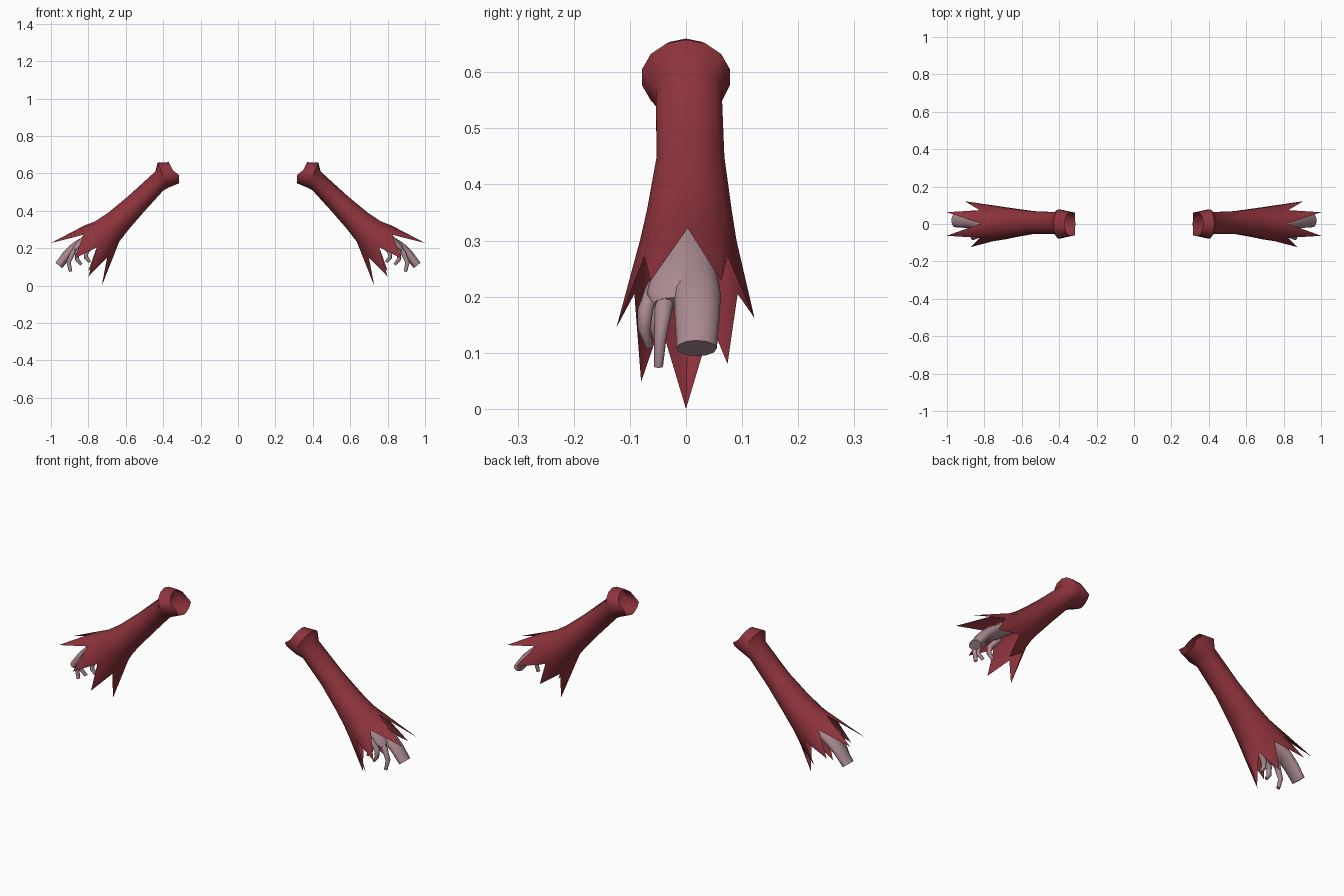
import bpy, bmesh, math
from mathutils import Vector

if "Cube" in bpy.data.objects:
    bpy.data.objects.remove(bpy.data.objects["Cube"])


def material(name, rgb):
    m = bpy.data.materials.new(name)
    m.diffuse_color = (*rgb, 1)
    m.use_nodes = True
    m.node_tree.nodes["Principled BSDF"].inputs["Base Color"].default_value = m.diffuse_color
    return m


RED = material("dark red cloth", (0.27, 0.033, 0.045))
SKIN = material("pale grey pink skin", (0.40, 0.255, 0.28))


def loft(bm, rings, cap=False):
    """Skin a list of closed vertex rings."""
    loops = [[bm.verts.new(p) for p in ring] for ring in rings]
    n = len(loops[0])
    for a, b in zip(loops, loops[1:]):
        for i in range(n):
            j = (i + 1) % n
            bm.faces.new((a[i], a[j], b[j], b[i]))
    if cap:
        bm.faces.new(loops[0])
        bm.faces.new(loops[-1])


def finish(name, bm, mat, angle):
    """Make the object and mirror it to the other arm."""
    bmesh.ops.recalc_face_normals(bm, faces=bm.faces)
    me = bpy.data.meshes.new(name)
    bm.to_mesh(me)
    bm.free()
    ob = bpy.data.objects.new(name, me)
    bpy.context.collection.objects.link(ob)
    me.materials.append(mat)
    mod = ob.modifiers.new("other_arm", 'MIRROR')
    mod.use_axis[0] = True
    mod.use_mirror_merge = False
    bpy.ops.object.select_all(action='DESELECT')
    ob.select_set(True)
    bpy.context.view_layer.objects.active = ob
    bpy.ops.object.shade_smooth_by_angle(angle=math.radians(angle))


# Sleeve: stations given by top (x, z), bottom (x, z), half width and y centre
N = 14
stations = [
    ((.370, .660), (.313, .548), .062, .0),
    ((.430, .658), (.372, .524), .080, .0),
    ((.442, .610), (.400, .508), .060, .005),
    ((.585, .480), (.498, .400), .062, .008),
    ((.690, .393), (.585, .300), .077, .006),
    ((.765, .343), (.635, .235), .088, .004),
]
rings = []
for top, bot, half, yc in stations:
    ring = []
    for k in range(N):
        t = 2 * math.pi * k / N
        f = (1 + math.cos(t)) / 2
        ring.append((bot[0] + (top[0] - bot[0]) * f, yc - half * math.sin(t),
                     bot[1] + (top[1] - bot[1]) * f))
    rings.append(ring)

# Inner edge of the cuff opening bulges toward the body
for k in (4, 5, 9, 10):
    x, y, z = rings[0][k]
    rings[0][k] = (.316, y, z)

# Ragged hem: valleys and tips alternate from the top round to the bottom
hem = [(.820, .003, .322), (1.00, -.063, .228), (.825, -.074, .272),
       (.875, -.124, .145), (.755, -.092, .205), (.800, -.080, .048),
       (.700, -.045, .150), (.728, .0, .0)]
back = [(x, -y, z) for x, y, z in hem[6:0:-1]]
back[3] = (.905, .122, .162)
back[1] = (.800, .074, .080)
rings.append(hem + back)
bm = bmesh.new()
loft(bm, rings)
finish("ragged_sleeves", bm, RED, 50)


def limb(bm, path, sides=10):
    """Tube along (x, y, z, half width in y, half thickness) points."""
    pts = [Vector(p[:3]) for p in path]
    out = []
    for i, p in enumerate(path):
        d = pts[min(i + 1, len(pts) - 1)] - pts[max(i - 1, 0)]
        up = Vector((-d.z, 0, d.x)).normalized()
        out.append([pts[i] + Vector((0, p[3] * math.cos(a), 0)) + up * p[4] * math.sin(a)
                    for a in (2 * math.pi * k / sides for k in range(sides))])
    loft(bm, out, True)


# Palm with wrist hidden in the sleeve
bm = bmesh.new()
limb(bm, [(.62, 0, .37, .035, .030), (.72, 0, .305, .042, .034),
          (.80, -.002, .248, .058, .034), (.855, -.008, .205, .062, .026),
          (.875, -.008, .188, .050, .015)], 14)
finish("palms", bm, SKIN, 50)

# Broad group of joined fingers with a flat end
bm = bmesh.new()
limb(bm, [(.80, .012, .245, .044, .030), (.87, .020, .205, .042, .027),
          (.915, .020, .163, .040, .025), (.958, .019, .108, .036, .023)], 12)
finish("joined_fingers", bm, SKIN, 50)

# Curled single fingers and thumb
curls = {
    "long_fingers": [(.83, -.030, .225, .018, .016), (.882, -.040, .178, .016, .014),
                     (.906, -.046, .125, .011, .012), (.895, -.049, .075, .008, .009)],
    "small_fingers": [(.82, -.055, .220, .016, .016), (.860, -.072, .178, .014, .013),
                      (.862, -.075, .142, .011, .011), (.838, -.066, .112, .008, .008)],
    "thumbs": [(.775, -.035, .225, .018, .016), (.812, -.050, .180, .014, .013),
               (.812, -.055, .150, .011, .011), (.792, -.052, .125, .008, .008)],
}
for name, path in curls.items():
    bm = bmesh.new()
    limb(bm, path, 8)
    finish(name, bm, SKIN, 50)
